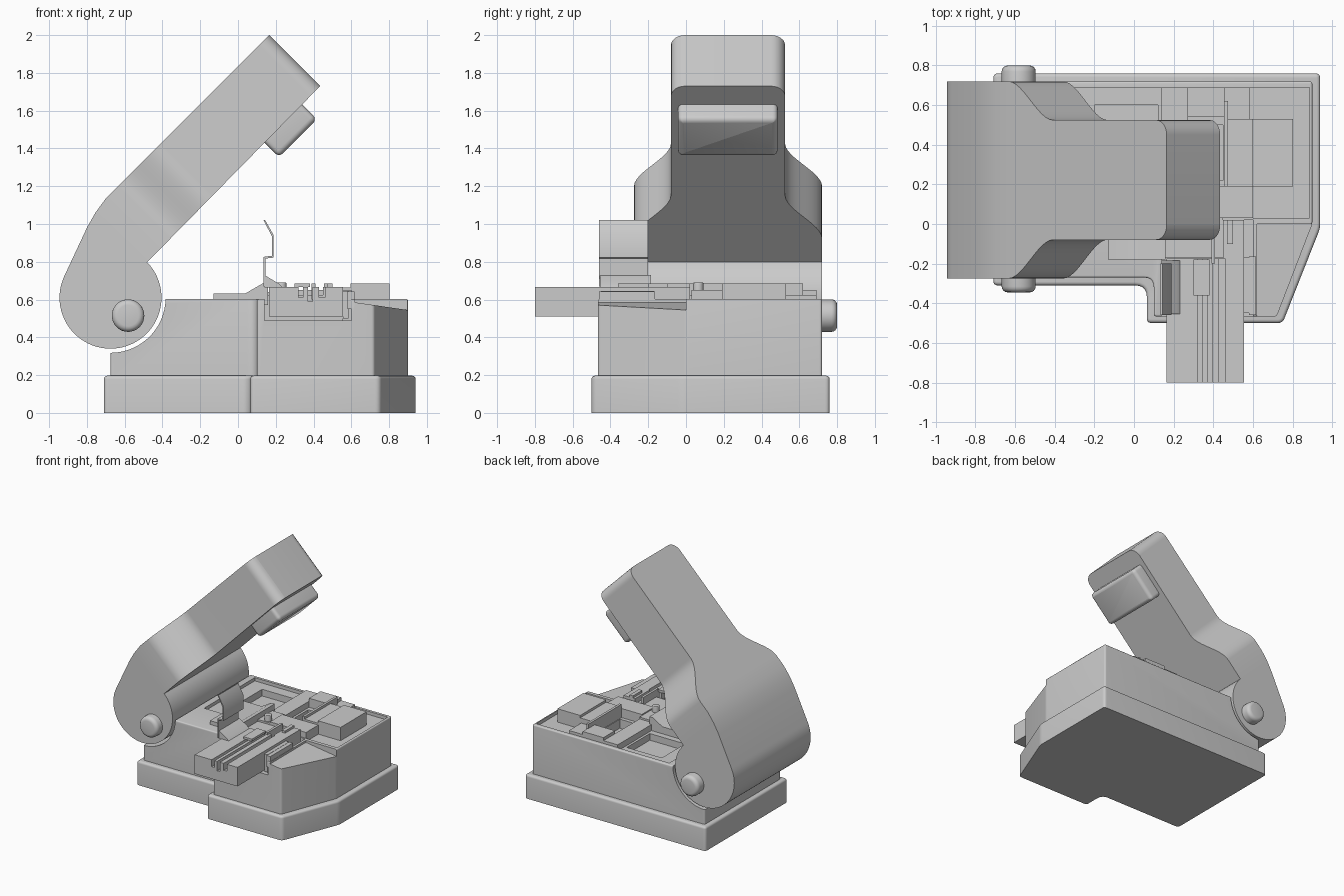
import bpy, bmesh, math
from mathutils import Vector

if "Cube" in bpy.data.objects:
    bpy.data.objects.remove(bpy.data.objects["Cube"])

R2 = math.sqrt(2)
UP = lambda u, v, d: (u, v, d)                                # outline in plan
SIDE = lambda u, v, d: (u, d, v)                              # outline in front view
ARM = lambda s, y, n: ((s + n) / R2, y, (s - n) / R2)         # plan along the tilted arm


def smooth(ob):
    bpy.ops.object.select_all(action='DESELECT')
    ob.select_set(True)
    bpy.context.view_layer.objects.active = ob
    bpy.ops.object.shade_smooth_by_angle(angle=math.radians(32))


def prism(name, pts, d0, d1, frame=UP, bevel=0.0):
    """Extrude an outline from d0 to d1, optionally rounding the rim at d1."""
    bm = bmesh.new()
    a = [bm.verts.new(frame(u, v, d0)) for u, v in pts]
    b = [bm.verts.new(frame(u, v, d1)) for u, v in pts]
    bm.faces.new(a)
    cap = bm.faces.new(b)
    for i in range(len(pts)):
        j = (i + 1) % len(pts)
        bm.faces.new((a[i], a[j], b[j], b[i]))
    bmesh.ops.recalc_face_normals(bm, faces=bm.faces)
    if bevel:
        bmesh.ops.bevel(bm, geom=list(cap.edges), offset=bevel, segments=4,
                        profile=0.5, affect='EDGES')
    me = bpy.data.meshes.new(name)
    bm.to_mesh(me)
    bm.free()
    ob = bpy.data.objects.new(name, me)
    bpy.context.collection.objects.link(ob)
    smooth(ob)
    return ob


def rect(x0, x1, y0, y1):
    return [(x0, y0), (x1, y0), (x1, y1), (x0, y1)]


def box(name, x0, x1, y0, y1, z0, z1, bevel=0.0):
    return prism(name, rect(x0, x1, y0, y1), z0, z1, UP, bevel)


def arc(cx, cz, r, a0, a1, n):
    return [(cx + r * math.cos(math.radians(a0 + (a1 - a0) * i / n)),
             cz + r * math.sin(math.radians(a0 + (a1 - a0) * i / n))) for i in range(n + 1)]


def rounded(pts, radius, special={}):
    """Replace corners by small curves; special gives per-corner sizes."""
    out = []
    for i, p in enumerate(pts):
        r = special.get(i, radius)
        p = Vector(p)
        a = p + (Vector(pts[i - 1]) - p).normalized() * r
        b = p + (Vector(pts[(i + 1) % len(pts)]) - p).normalized() * r
        for k in range(6):
            t = k / 5
            out.append(tuple(a * (1 - t) ** 2 + p * 2 * t * (1 - t) + b * t * t))
    return out


def boolean(ob, tool, op='DIFFERENCE'):
    m = ob.modifiers.new('cut', 'BOOLEAN')
    m.operation, m.object, m.solver = op, tool, 'EXACT'
    bpy.context.view_layer.objects.active = ob
    bpy.ops.object.modifier_apply(modifier=m.name)
    bpy.data.objects.remove(tool)
    smooth(ob)


# Foot plate and main body
foot = [(-.71, .76), (.94, .76), (.94, -.02), (.75, -.5), (.065, -.5), (.065, -.31), (-.71, -.31)]
prism('foot_plate', rounded(foot, .025, {5: .06}), 0, .197, UP, .018)
shell = [(-.675, .72), (.9, .72), (.9, 0), (.72, -.467), (.1, -.467), (.1, -.27), (-.675, -.27)]
body = prism('body', rounded(shell, .015, {5: .05}), .19, .602, UP, .01)

# Body cuts: hinge clearance, rail channel, shallow tray, pockets
boolean(body, prism('hinge_cut', arc(-.675, .61, .292, 0, 354, 59), -1, 1, SIDE))
boolean(body, box('channel_cut', .14, .6, -.6, .02, .49, .8))
boolean(body, box('tray_cut', -.33, .885, .03, .69, .575, .8))
boolean(body, box('rear_pocket_cut', -.2, .12, .3, .6, .52, .8))
boolean(body, box('side_pocket_cut', .29, .45, .22, .5, .5, .8))

# Sloped facet at the front right corner
wedge = prism('facet_cut', rect(.62, 1, -.6, 0), .5, .8)
for v in wedge.data.vertices:
    if v.co.z < .6:
        v.co.z = .585 if v.co.x < .7 else .53
boolean(body, wedge)

# Lever: side profile trimmed by its waisted plan
profile = arc(-.675, .61, .27, 44, -205, 50)
profile += [(-.8, .98), (-.755, 1.06), (-.7, 1.135), (-.63, 1.205), (.165, 2.0), (.435, 1.73)]
lever = prism('lever', profile, -.277, .722, SIDE)
half = [(-2, .4977)]
for i in range(13):
    t = i / 12
    half.append((.40 + .32 * t, .4977 - .1957 * t * t * (3 - 2 * t)))
half += [(1.531 - .075 + u, .302 - .075 + v) for u, v in arc(0, 0, .075, 90, 0, 6)]
plan = [(s, .2225 + w) for s, w in half] + [(s, .2225 - w) for s, w in reversed(half)]
boolean(lever, prism('plan_trim', plan, -3, 2, ARM), 'INTERSECT')

# Pressure pad under the lever tip
prism('pressure_pad', rounded(rect(1.11, 1.395, -.042, .485), .03), -.93, -.803, ARM, .03)

# Hinge pins on both sides
for name, y0, y1 in (('hinge_pin_front', -.2, -.345), ('hinge_pin_back', .65, .8)):
    prism(name, arc(-.582, .515, .086, 0, 350, 35), y0, y1, SIDE, .03)

# Slotted rail projecting at the front
top = [(.555, .51), (.555, .667)]
for x0, x1, z in ((.43, .46, .61), (.37, .395, .59), (.32, .345, .61)):
    top += [(x1, .667), (x1, z), (x0, z), (x0, .667)]
top += [(.165, .667), (.165, .51)]
prism('rail', top, -.8, -.175, SIDE)
box('rail_tongue', .45, .555, -.175, .02, .49, .667)
box('rail_side_strip', .555, .585, -.45, -.17, .5, .645)
box('rail_lid', .3, .38, -.36, -.18, .667, .685)
box('rail_stop', .39, .41, -.2, .0, .6, .685)
box('rail_stop_outer', .47, .5, -.1, .02, .66, .685)
box('side_ridge', .58, .617, -.46, -.165, .55, .643)
box('channel_bridge', .14, .45, -.17, .03, .49, .625)

# Bent spring clip with its sloping foot
clip = [(.135, 1.02), (.18, .935), (.18, .832), (.135, .826), (.135, .67),
        (.145, .67), (.145, .817), (.189, .822), (.189, .94), (.143, 1.022)]
prism('spring_clip', clip, -.46, -.2, SIDE)
prism('clip_foot', [(.14, .665), (.14, .73), (.215, .685), (.235, .665)], -.455, -.185, SIDE)

# Ramp and cross bars on the deck
ramp = [(-.13, .57), (-.13, .633), (.04, .633), (.13, .685), (.16, .685), (.16, .57)]
prism('ramp', ramp, -.18, .25, SIDE)
for i, dims in enumerate(((.16, .27, .03, .22, .64), (.14, .27, .22, .69, .625),
                          (.27, .6, .03, .19, .65), (.46, .6, .19, .53, .665),
                          (.27, .46, .54, .69, .65), (.46, .585, .53, .69, .625))):
    box('deck_bar_%d' % i, *dims[:4], .56, dims[4])
box('deck_ridge', .455, .475, .19, .62, .57, .685)
box('deck_block', .595, .803, .19, .53, .57, .685)
prism('guide_post', arc(.23, .065, .027, 0, 345, 23), .6, .69, UP, .006)
